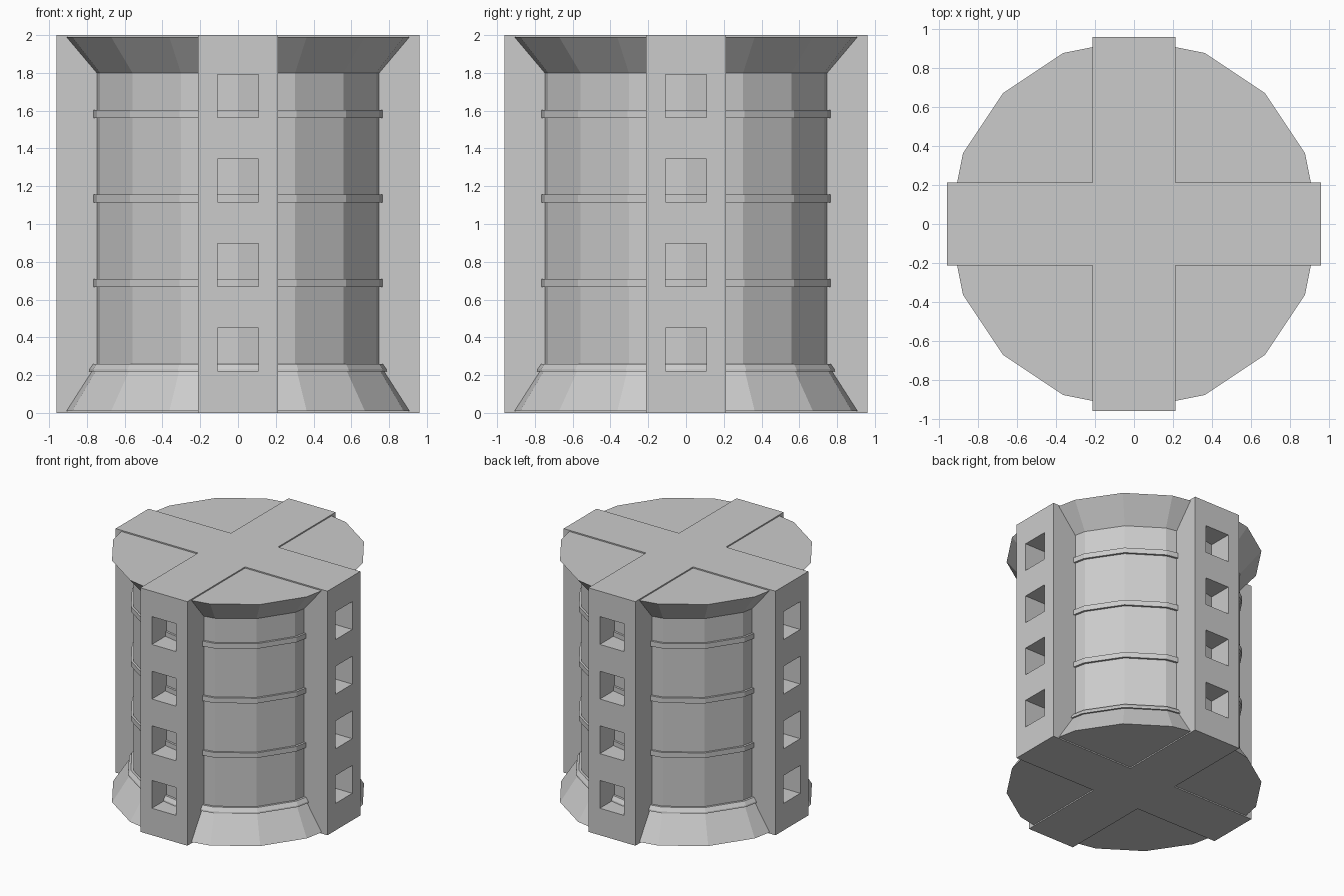
import bpy, bmesh, math

if "Cube" in bpy.data.objects:
    bpy.data.objects.remove(bpy.data.objects["Cube"])

SIDES = 16
ARM, HALF, HEIGHT = 0.96, 0.213, 2.0
STEP = 0.4475           # storey height


def finish(bm, name):
    bmesh.ops.recalc_face_normals(bm, faces=bm.faces[:])
    mesh = bpy.data.meshes.new(name)
    bm.to_mesh(mesh)
    bm.free()
    obj = bpy.data.objects.new(name, mesh)
    bpy.context.collection.objects.link(obj)
    return obj


def lathe(name, profile, closed=False):
    """Turn an (r, z) profile into a 16-sided solid (capped) or ring (closed)."""
    bm = bmesh.new()
    angles = [2 * math.pi * i / SIDES for i in range(SIDES)]
    loops = [[bm.verts.new((r * math.cos(a), r * math.sin(a), z)) for a in angles]
             for r, z in profile]
    pairs = list(zip(loops, loops[1:]))
    if closed:
        pairs.append((loops[-1], loops[0]))
    else:
        bm.faces.new(loops[0])
        bm.faces.new(loops[-1])
    for lo, hi in pairs:
        for i in range(SIDES):
            j = (i + 1) % SIDES
            bm.faces.new((lo[i], lo[j], hi[j], hi[i]))
    return finish(bm, name)


# Flared drum
lathe("drum", [(0.95, 0.01), (0.79, 0.26), (0.79, 1.8), (0.95, 1.99)])

# Bands around the drum, the lowest one following the base flare
lathe("base_band", [(0.77, 0.22), (0.83, 0.22), (0.828, 0.232), (0.808, 0.26), (0.77, 0.26)], True)
for n in range(1, 4):
    top = 0.26 + n * STEP
    lathe(f"band_{n}", [(0.77, top - 0.042), (0.807, top - 0.042), (0.807, top), (0.77, top)], True)

# Cross-shaped buttress block
bm = bmesh.new()
outline = []
for k in range(4):
    c, s = round(math.cos(k * math.pi / 2)), round(math.sin(k * math.pi / 2))
    for x, y in ((ARM, -HALF), (ARM, HALF), (HALF, HALF)):
        outline.append(bm.verts.new((x * c - y * s, x * s + y * c, 0)))
base = bm.faces.new(outline)
ext = bmesh.ops.extrude_face_region(bm, geom=[base])["geom"]
bmesh.ops.translate(bm, vec=(0, 0, HEIGHT),
                    verts=[v for v in ext if isinstance(v, bmesh.types.BMVert)])
buttresses = finish(bm, "buttresses")

# Window recesses, cut back to the drum wall
bm = bmesh.new()
for k in range(4):
    a = k * math.pi / 2
    c, s = round(math.cos(a)), round(math.sin(a))
    for n in range(4):
        verts = bmesh.ops.create_cube(bm, size=1)["verts"]
        for v in verts:
            x, y = 0.88 + v.co.x * 0.4, v.co.y * 0.218
            v.co = (x * c - y * s, x * s + y * c, 0.335 + n * STEP + v.co.z * 0.228)
cutter = finish(bm, "window_cutter")
cutter.hide_render = True

mod = buttresses.modifiers.new("windows", "BOOLEAN")
mod.operation = "DIFFERENCE"
mod.solver = "EXACT"
mod.object = cutter
bpy.context.view_layer.objects.active = buttresses
bpy.ops.object.modifier_apply(modifier=mod.name)
bpy.data.objects.remove(cutter)
